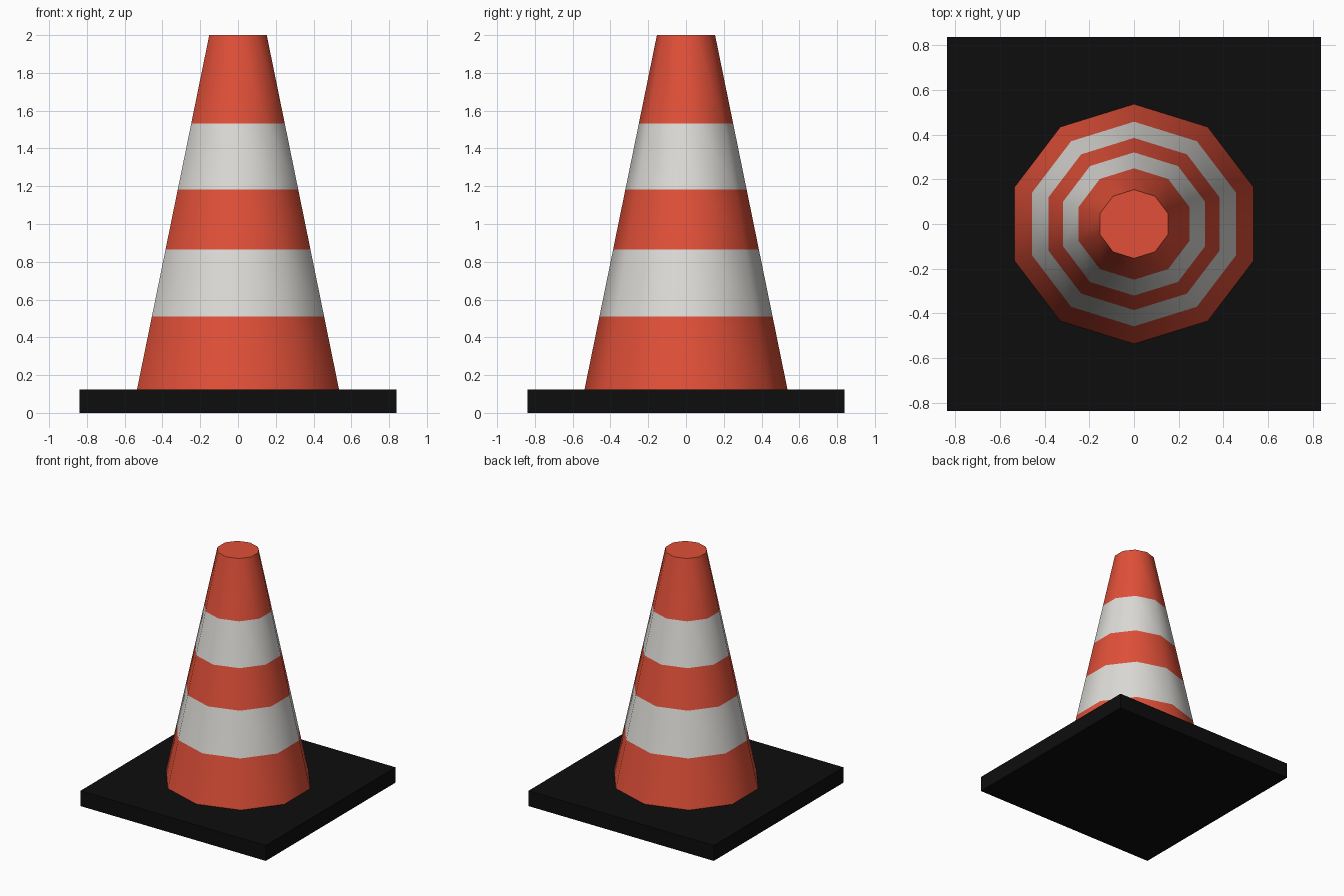
import bpy, bmesh, math

if "Cube" in bpy.data.objects:
    bpy.data.objects.remove(bpy.data.objects["Cube"])

def material(name, rgb):
    m = bpy.data.materials.new(name)
    m.diffuse_color = (*rgb, 1)
    m.use_nodes = True
    m.node_tree.nodes["Principled BSDF"].inputs["Base Color"].default_value = m.diffuse_color
    return m

orange = material("orange", (0.75, 0.08, 0.04))
white = material("white", (0.72, 0.71, 0.68))
black = material("black", (0.004, 0.004, 0.004))

def add_object(name, bm, mats):
    mesh = bpy.data.meshes.new(name)
    bmesh.ops.recalc_face_normals(bm, faces=bm.faces)
    bm.to_mesh(mesh)
    bm.free()
    for m in mats:
        mesh.materials.append(m)
    ob = bpy.data.objects.new(name, mesh)
    bpy.context.collection.objects.link(ob)
    return ob

# Square base slab
BASE_H = 0.125
bm = bmesh.new()
bmesh.ops.create_cube(bm, size=1)
for v in bm.verts:
    v.co.x *= 1.676
    v.co.y *= 1.676
    v.co.z = (v.co.z + 0.5) * BASE_H
add_object("base_slab", bm, [black])

# Ten-sided tapered body, ringed at each stripe edge
SIDES = 10
levels = [BASE_H, 0.51, 0.866, 1.183, 1.532, 2.0]
bm = bmesh.new()
rings = []
for z in levels:
    t = (z - BASE_H) / (2.0 - BASE_H)
    rx, ry = 0.562 + t * (0.160 - 0.562), 0.537 + t * (0.154 - 0.537)
    rings.append([bm.verts.new((rx * math.sin(2 * math.pi * i / SIDES),
                                ry * math.cos(2 * math.pi * i / SIDES), z))
                  for i in range(SIDES)])
for k in range(len(levels) - 1):
    for i in range(SIDES):
        j = (i + 1) % SIDES
        f = bm.faces.new((rings[k][i], rings[k][j], rings[k + 1][j], rings[k + 1][i]))
        f.material_index = k % 2  # alternate orange and white bands
bm.faces.new(rings[-1])
bm.faces.new(rings[0])
cone = add_object("cone_body", bm, [orange, white])

# Smooth sides, sharp rims
bpy.context.view_layer.objects.active = cone
cone.select_set(True)
bpy.ops.object.shade_smooth_by_angle(angle=math.radians(45))
